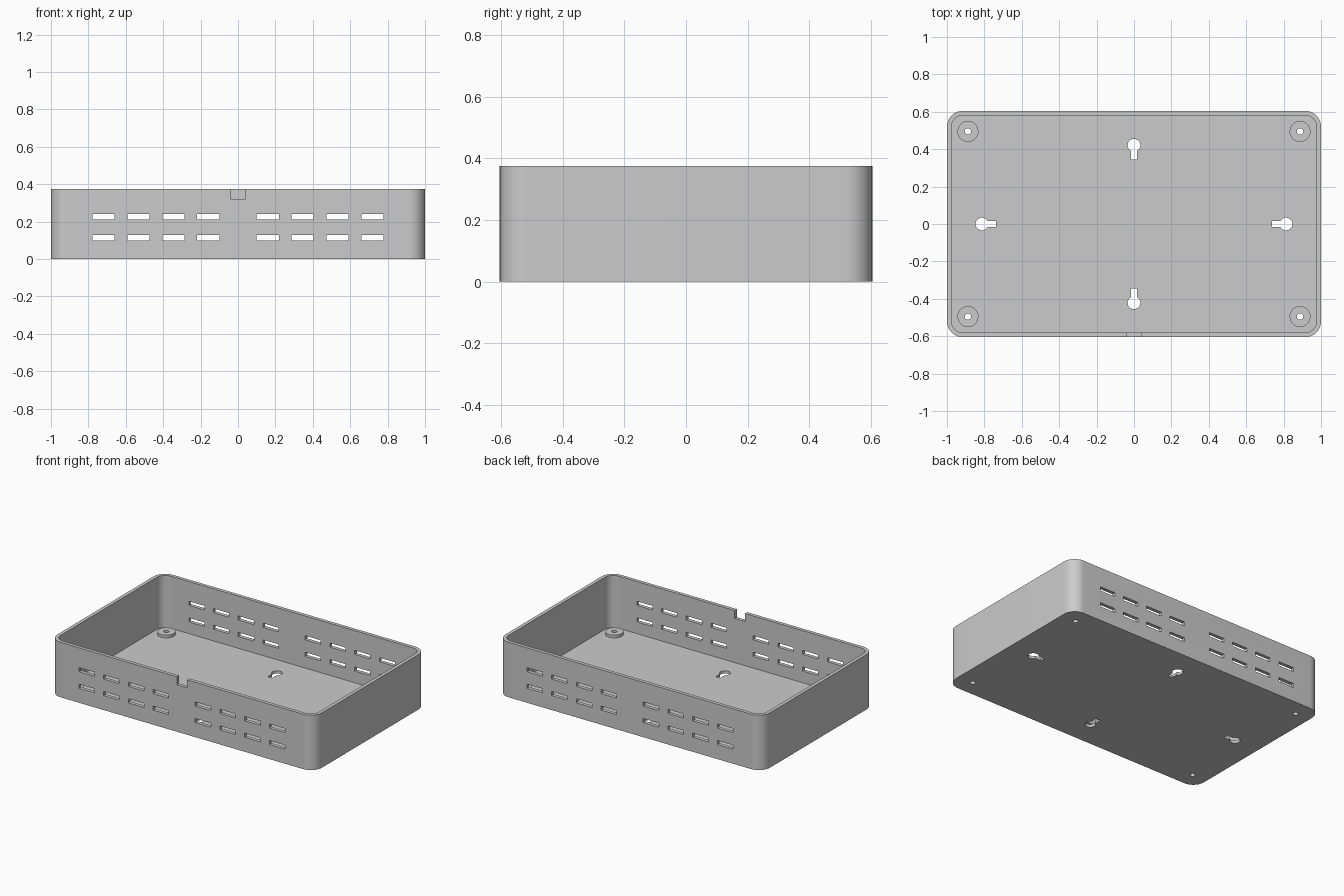
import bpy, bmesh
from math import cos, sin, pi, asin, radians
from mathutils import Matrix, Vector

old = bpy.data.objects.get("Cube")
if old:
    bpy.data.objects.remove(old, do_unlink=True)

# Overall sizes
HX, HY, HEIGHT = 1.0, 0.605, 0.375
WALL, FLOOR, CORNER = 0.024, 0.019, 0.085
BOSS_TOP = 0.038

grey = bpy.data.materials.new("Plain grey")
grey.use_nodes = True
colour = (0.6, 0.6, 0.6, 1)
grey.diffuse_color = colour
grey.node_tree.nodes["Principled BSDF"].inputs["Base Color"].default_value = colour


def arc(cx, cy, r, start, end, steps):
    return [(cx + r * cos(start + (end - start) * i / steps),
             cy + r * sin(start + (end - start) * i / steps)) for i in range(steps + 1)]


def rounded_rect(hx, hy, r):
    points = []
    for i, (sx, sy) in enumerate([(1, 1), (-1, 1), (-1, -1), (1, -1)]):
        points += arc(sx * (hx - r), sy * (hy - r), r, i * pi / 2, (i + 1) * pi / 2, 12)
    return points


def circle(x, y, r):
    return arc(x, y, r, 0, 2 * pi, 32)[:-1]


def rect(x, y, hx, hy):
    return [(x - hx, y - hy), (x + hx, y - hy), (x + hx, y + hy), (x - hx, y + hy)]


def keyhole(distance, angle):
    """Round hole with a narrow slot pointing at the centre of the floor."""
    r, half, reach = 0.034, 0.017, 0.076
    a = asin(half / r)
    shape = [(-reach, half)]
    shape = [(-reach, -half)] + arc(0, 0, r, a - pi, pi - a, 24) + shape
    turn = Matrix.Rotation(angle, 2)
    return [tuple(turn @ Vector((x + distance, y))) for x, y in shape]


def prism(bm, outline, z0, z1):
    low = [bm.verts.new((x, y, z0)) for x, y in outline]
    high = [bm.verts.new((x, y, z1)) for x, y in outline]
    bm.faces.new(low[::-1])
    bm.faces.new(high)
    n = len(low)
    for i in range(n):
        j = (i + 1) % n
        bm.faces.new((low[i], low[j], high[j], high[i]))


def build(name, prisms):
    bm = bmesh.new()
    for p in prisms:
        prism(bm, *p)
    bmesh.ops.recalc_face_normals(bm, faces=bm.faces)
    mesh = bpy.data.meshes.new(name)
    bm.to_mesh(mesh)
    bm.free()
    mesh.materials.append(grey)
    obj = bpy.data.objects.new(name, mesh)
    bpy.context.collection.objects.link(obj)
    return obj


def combine(target, tool, operation):
    mod = target.modifiers.new(operation.title(), 'BOOLEAN')
    mod.operation, mod.solver, mod.object = operation, 'EXACT', tool
    bpy.context.view_layer.objects.active = target
    bpy.ops.object.modifier_apply(modifier=mod.name)
    bpy.data.objects.remove(tool, do_unlink=True)


# Open tray
tray = build("enclosure_tray", [(rounded_rect(HX, HY, CORNER), 0, HEIGHT)])
cavity = build("cavity_cutter", [
    (rounded_rect(HX - WALL, HY - WALL, CORNER - WALL), FLOOR, HEIGHT + 0.1)])
combine(tray, cavity, 'DIFFERENCE')

# Corner screw bosses
corners = [(sx * 0.888, sy * 0.495) for sx in (-1, 1) for sy in (-1, 1)]
bosses = build("screw_bosses", [(circle(x, y, 0.056), FLOOR / 2, BOSS_TOP) for x, y in corners])
combine(tray, bosses, 'UNION')

# Screw holes and wall-mount keyholes through the floor
cuts = [(circle(x, y, 0.017), -0.1, 0.08) for x, y in corners]
cuts += [(keyhole(0.813 if i % 2 == 0 else 0.421, i * pi / 2), -0.1, 0.05) for i in range(4)]

# Vent slots in front and back walls
for side in (-1, 1):
    for i in range(4):
        for z in (0.113, 0.226):
            for wall in (-1, 1):
                cuts.append((rect(side * (0.159 + 0.187 * i), wall * HY, 0.059, 0.1),
                             z - 0.014, z + 0.014))

# Cable notch in the front rim
cuts.append((rect(0, -HY, 0.039, 0.1), 0.32, HEIGHT + 0.1))
combine(tray, build("opening_cutter", cuts), 'DIFFERENCE')

# Smooth the rounded corners only
for o in bpy.context.selected_objects:
    o.select_set(False)
tray.select_set(True)
bpy.context.view_layer.objects.active = tray
bpy.ops.object.shade_smooth_by_angle(angle=radians(30))
